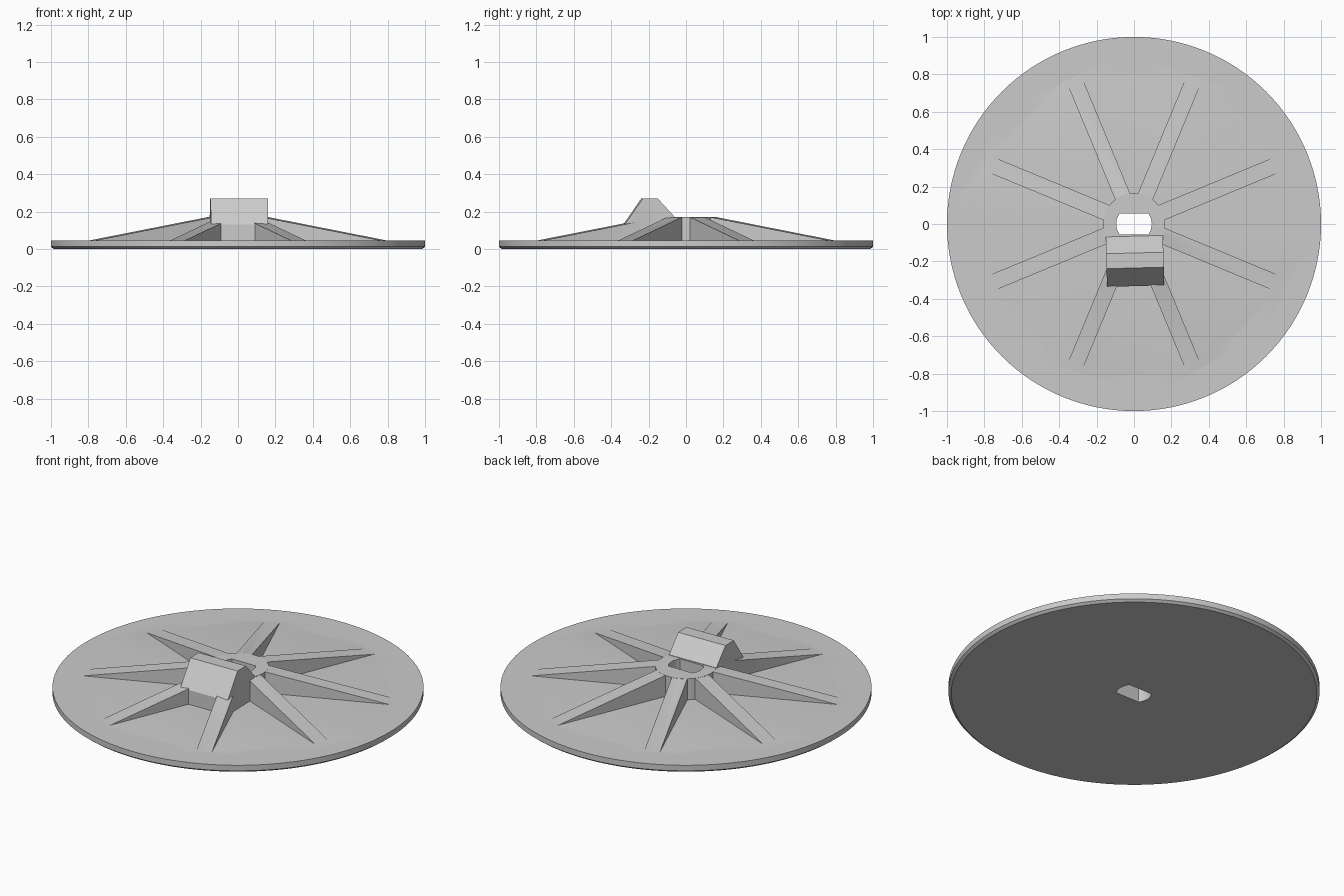
import bpy
import bmesh
import math
from mathutils import Matrix, Vector

cube = bpy.data.objects.get("Cube")
if cube:
    bpy.data.objects.remove(cube, do_unlink=True)

grey = bpy.data.materials.new("light grey")
grey.use_nodes = True
grey.diffuse_color = (0.6, 0.6, 0.6, 1)
grey.node_tree.nodes["Principled BSDF"].inputs["Base Color"].default_value = (0.6, 0.6, 0.6, 1)


def finish(bm, name):
    bmesh.ops.recalc_face_normals(bm, faces=bm.faces)
    mesh = bpy.data.meshes.new(name)
    bm.to_mesh(mesh)
    bm.free()
    mesh.materials.append(grey)
    obj = bpy.data.objects.new(name, mesh)
    bpy.context.collection.objects.link(obj)
    return obj


def prism(name, outline, vector, matrix=Matrix()):
    """Extrude a flat outline along a vector."""
    bm = bmesh.new()
    face = bm.faces.new([bm.verts.new(p) for p in outline])
    ext = bmesh.ops.extrude_face_region(bm, geom=[face])
    moved = [v for v in ext["geom"] if isinstance(v, bmesh.types.BMVert)]
    bmesh.ops.translate(bm, verts=moved, vec=vector)
    bm.transform(matrix)
    return finish(bm, name)


def rod(name, radius, start, end, segments=48, radius_start=None):
    """Cylinder or cone between two points."""
    start, end = Vector(start), Vector(end)
    axis = end - start
    bm = bmesh.new()
    bmesh.ops.create_cone(bm, cap_ends=True, segments=segments, depth=axis.length,
                          radius1=radius_start or radius, radius2=radius)
    turn = axis.to_track_quat("Z", "Y").to_matrix().to_4x4()
    bm.transform(Matrix.Translation((start + end) / 2) @ turn)
    return finish(bm, name)


def combine(target, tool, operation):
    """Apply a boolean and discard the tool."""
    mod = target.modifiers.new("boolean", "BOOLEAN")
    mod.operation, mod.solver, mod.object = operation, "EXACT", tool
    graph = bpy.context.evaluated_depsgraph_get()
    graph.update()
    mesh = bpy.data.meshes.new_from_object(target.evaluated_get(graph))
    target.modifiers.clear()
    target.data = mesh
    bpy.data.objects.remove(tool, do_unlink=True)


def spin(degrees):
    return Matrix.Rotation(math.radians(degrees), 4, "Z")


# Flange disc with a chamfered underside
rim = 128
bm = bmesh.new()
rings = []
for r, z in ((0.985, 0), (1, 0.012), (1, 0.045)):
    rings.append([bm.verts.new((r * math.cos(math.tau * i / rim),
                                r * math.sin(math.tau * i / rim), z)) for i in range(rim)])
for low, high in zip(rings, rings[1:]):
    for i in range(rim):
        j = (i + 1) % rim
        bm.faces.new((low[i], low[j], high[j], high[i]))
bm.faces.new(rings[0])
bm.faces.new(rings[-1])
flange = finish(bm, "ribbed_flange")

# Raised hub
combine(flange, rod("hub", 0.165, (0, 0, 0.02), (0, 0, 0.17), 64), "UNION")

# Eight tapering ribs
rib_side = [(0.13, -0.043, 0.02), (0.13, -0.043, 0.169),
            (0.165, -0.043, 0.169), (0.845, -0.043, 0.045), (0.845, -0.043, 0.02)]
for k in range(8):
    combine(flange, prism("rib", rib_side, (0, 0.086, 0), spin(22.5 + 45 * k)), "UNION")

# Inlet block with a sloped front
block_side = [(-0.153, y, z) for y, z in
              ((-0.332, 0.025), (-0.332, 0.13), (-0.235, 0.27),
               (-0.155, 0.27), (-0.065, 0.172), (-0.065, 0.025))]
combine(flange, prism("inlet_block", block_side, (0.306, 0, 0), spin(1.5)), "UNION")

# Flat-sided slot through the hub
slot = []
for side in (0, math.pi):
    for i in range(-8, 9):
        a = side + math.radians(35.4) * i / 8
        slot.append((0.095 * math.cos(a), 0.095 * math.sin(a), -0.1))
combine(flange, prism("slot_cutter", slot, (0, 0, 0.5)), "DIFFERENCE")

# Stepped bore running square to the block's sloped face, down to the centre
mouth = spin(1.5) @ Vector((0, -0.284, 0.2))
mouth.z = 0.17
along = spin(1.5).to_3x3() @ Vector((0, 0.82, -0.57)).normalized()
combine(flange, rod("bore_cutter", 0.08, mouth - along * 0.2, mouth + along * 0.175),
        "DIFFERENCE")
combine(flange, rod("inner_bore_cutter", 0.055, mouth, mouth + along * 0.5), "DIFFERENCE")

# Bolt holes around the rim
for k in range(8):
    p = spin(1 + 45 * k) @ Vector((0.888, 0, 0))
    combine(flange, rod("bolt_cutter", 0.076, (p.x, p.y, -0.1), (p.x, p.y, 0.2)), "DIFFERENCE")

# Smooth curved walls, keep hard edges
bpy.ops.object.select_all(action="DESELECT")
flange.select_set(True)
bpy.context.view_layer.objects.active = flange
bpy.ops.object.shade_smooth_by_angle(angle=math.radians(25))
